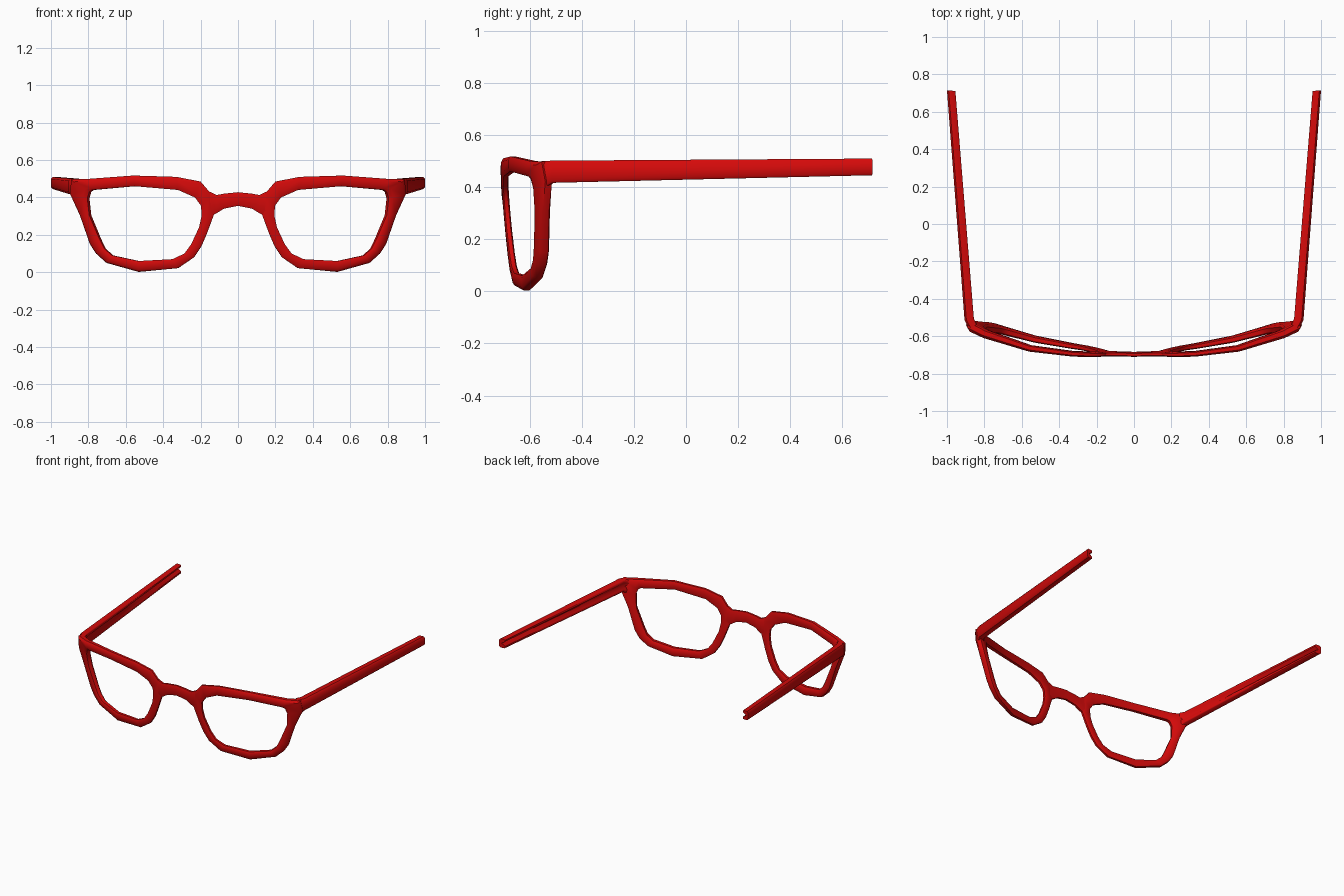
import bpy, bmesh
from mathutils import Vector

if "Cube" in bpy.data.objects:
    bpy.data.objects.remove(bpy.data.objects["Cube"])

red = bpy.data.materials.new("frame_red")
red.diffuse_color = (0.66, 0.003, 0.003, 1)
red.use_nodes = True
red.node_tree.nodes["Principled BSDF"].inputs["Base Color"].default_value = red.diffuse_color


def front_point(x, z, d):
    """Point on the wrapped, tilted front; d = -1 front face, +1 back face."""
    y = -0.702 + 0.235 * x ** 3.17 + (0.06 + 0.12 * x) * max(0, 0.48 - z)
    n = Vector((-0.745 * x ** 2.17, 1, 0)).normalized()
    return Vector((x, y, z)) + n * d * (0.012 + 0.018 * x * x)


def loft(name, rings, closed=False, caps=(False, False), angle=0.8):
    """Skin a row of equal rings, mirror it across x = 0."""
    bm = bmesh.new()
    rows = [[bm.verts.new(p) for p in r] for r in rings]
    n = len(rows[0])
    pairs = list(zip(rows, rows[1:])) + ([(rows[-1], rows[0])] if closed else [])
    for a, b in pairs:
        for i in range(n):
            j = (i + 1) % n
            bm.faces.new((a[i], a[j], b[j], b[i]))
    if caps[0]:
        bm.faces.new(rows[0])
    if caps[1]:
        bm.faces.new(rows[-1])
    bmesh.ops.recalc_face_normals(bm, faces=bm.faces)
    me = bpy.data.meshes.new(name)
    bm.to_mesh(me)
    bm.free()
    me.materials.append(red)
    ob = bpy.data.objects.new(name, me)
    bpy.context.collection.objects.link(ob)
    m = ob.modifiers.new("mirror", 'MIRROR')
    m.use_clip = True
    bpy.ops.object.select_all(action='DESELECT')
    ob.select_set(True)
    bpy.context.view_layer.objects.active = ob
    bpy.ops.object.shade_smooth_by_angle(angle=angle)
    return ob


# rounded section: (position from inner to outer edge, depth)
SECTION = [(0, -.6), (.2, -1), (.8, -1), (1, -.5), (1, .6), (.8, 1), (.2, 1), (0, .6)]


def section(inner, outer):
    ring = []
    for u, d in SECTION:
        x = inner[0] + (outer[0] - inner[0]) * u
        z = inner[1] + (outer[1] - inner[1]) * u
        ring.append(front_point(x, z, d))
    return ring


# lens rim: outer and inner outline points (x, z)
rim = [((.33, .51), (.32, .44)), ((.56, .517), (.55, .46)), ((.80, .499), (.775, .44)),
       ((.885, .497), (.79, .43)), ((.892, .42), (.80, .395)), ((.84, .305), (.79, .305)),
       ((.787, .15), (.735, .175)), ((.755, .10), (.71, .125)), ((.70, .05), (.67, .09)),
       ((.53, .002), (.53, .06)), ((.32, .022), (.35, .07)), ((.235, .08), (.286, .10)),
       ((.195, .14), (.25, .15)), ((.165, .21), (.208, .24)), ((.128, .31), (.195, .30)),
       ((.14, .415), (.197, .355)), ((.2, .485), (.23, .40))]
loft("lens_rim", [section(i, o) for o, i in rim], closed=True)

# nose bridge: bottom and top height at each x
bridge = [(0, .355, .428), (.075, .34, .42), (.115, .315, .413), (.15, .30, .43)]
loft("bridge", [section((x, lo), (x, hi)) for x, lo, hi in bridge])

# temple arm: outer xy, inner xy, bottom z, top z, depth of the groove on the inside
arm = [((.882, -.56), (.838, -.535), .39, .499, .1),
       ((.906, -.515), (.856, -.508), .416, .501, .3),
       ((1.0, .715), (.955, .711), .445, .509, .6)]
rings = []
for o, i, lo, hi, g in arm:
    def pt(u, v):
        return (i[0] + (o[0] - i[0]) * u, i[1] + (o[1] - i[1]) * u, lo + (hi - lo) * v)
    rings.append([pt(0, .06), pt(.1, 0), pt(.8, 0), pt(1, .14), pt(1, .86), pt(.8, 1),
                  pt(.1, 1), pt(0, .94), pt(0, .76), pt(g, .5), pt(0, .24)])
loft("temple_arm", rings, caps=(False, True))
